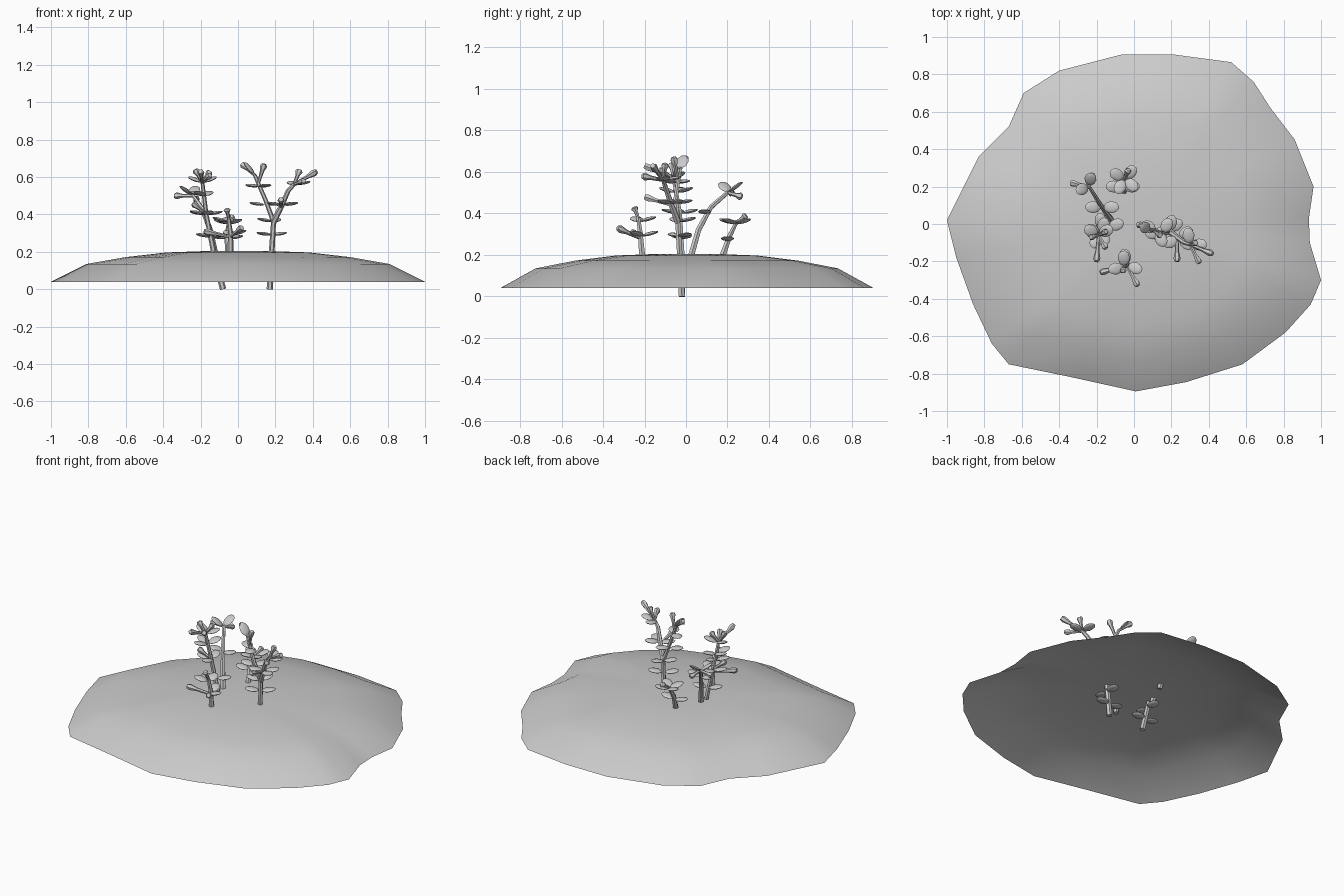
import bpy, bmesh, math
from mathutils import Vector, Matrix

cube = bpy.data.objects.get("Cube")
if cube:
    bpy.data.objects.remove(cube, do_unlink=True)

grey = bpy.data.materials.new("plain grey")
grey.use_nodes = True
grey.diffuse_color = (0.6, 0.6, 0.6, 1)
grey.node_tree.nodes["Principled BSDF"].inputs["Base Color"].default_value = (0.6, 0.6, 0.6, 1)


def finish(name, bm, angle):
    """Turn a bmesh into a smooth shaded object."""
    mesh = bpy.data.meshes.new(name)
    bm.to_mesh(mesh)
    bm.free()
    mesh.materials.append(grey)
    obj = bpy.data.objects.new(name, mesh)
    bpy.context.collection.objects.link(obj)
    bpy.ops.object.select_all(action="DESELECT")
    obj.select_set(True)
    bpy.context.view_layer.objects.active = obj
    bpy.ops.object.shade_smooth_by_angle(angle=math.radians(angle))
    return obj


def bridge(bm, a, b):
    for i in range(len(a)):
        j = (i + 1) % len(a)
        bm.faces.new((a[i], a[j], b[j], b[i]))


def tube(bm, path, radii, sides=6):
    """Capped tube through the path with one radius per point."""
    pts = [Vector(p) for p in path]
    rings = []
    for i, p in enumerate(pts):
        d = pts[min(i + 1, len(pts) - 1)] - pts[max(i - 1, 0)]
        turn = Vector((0, 0, 1)).rotation_difference(d.normalized())
        ring = []
        for k in range(sides):
            a = math.tau * k / sides
            ring.append(bm.verts.new(p + turn @ Vector((math.cos(a), math.sin(a), 0)) * radii[i]))
        rings.append(ring)
    for a, b in zip(rings, rings[1:]):
        bridge(bm, a, b)
    bm.faces.new(rings[0][::-1])
    bm.faces.new(rings[-1])


def stem(bm, path, r0=0.017, r1=0.01):
    n = len(path) - 1
    tube(bm, path, [r0 + (r1 - r0) * i / n for i in range(n + 1)])


def bud(bm, start, tip):
    """Short twig flaring into a rounded bud."""
    a, b = Vector(start), Vector(tip)
    tube(bm, [a, a.lerp(b, 0.6), a.lerp(b, 0.88), b], [0.008, 0.011, 0.019, 0.013])


def leaf(bm, base, azimuth, tilt=10, size=1.0):
    """Flat oval leaf growing outward from its base."""
    m = (Matrix.Translation(base) @ Matrix.Rotation(math.radians(azimuth), 4, "Z")
         @ Matrix.Rotation(math.radians(-tilt), 4, "Y")
         @ Matrix.Translation((0.05 * size, 0, 0))
         @ Matrix.Diagonal((0.042 * size, 0.032 * size, 0.009, 1)))
    bmesh.ops.create_uvsphere(bm, u_segments=10, v_segments=6, radius=1, matrix=m)


def plant(name, stems, buds, leaves):
    bm = bmesh.new()
    for path in stems:
        stem(bm, path)
    finish(name + "_stems", bm, 50)
    bm = bmesh.new()
    for start, tips in buds:
        for tip in tips:
            bud(bm, start, tip)
    finish(name + "_buds", bm, 50)
    bm = bmesh.new()
    for base, angles, tilt in leaves:
        for azimuth in angles:
            leaf(bm, base, azimuth, tilt)
    finish(name + "_leaves", bm, 60)


# Ground mound: open shell with an uneven rim
rim = [(-1, .02), (-.95, -.18), (-.86, -.43), (-.76, -.64), (-.67, -.75), (-.33, -.82),
       (.01, -.895), (.28, -.845), (.58, -.75), (.81, -.58), (.945, -.43), (1, -.3),
       (.94, -.1), (.935, .03), (.96, .2), (.86, .45), (.73, .62), (.64, .76), (.52, .865),
       (.22, .905), (-.07, .905), (-.4, .82), (-.59, .7), (-.67, .52), (-.83, .36)]
bm = bmesh.new()
previous = None
for scale, z in ((1, .04), (.81, .135), (.6, .172), (.38, .197), (.18, .204)):
    ring = [bm.verts.new((x * scale, y * scale, z)) for x, y in rim]
    if previous:
        bridge(bm, previous, ring)
    previous = ring
top = bm.verts.new((0, 0, .205))
for i, v in enumerate(previous):
    bm.faces.new((v, previous[(i + 1) % len(previous)], top))
finish("ground_mound", bm, 60)

# Right tall plant with a second, bending branch
a_top, a_bend = (-.19, -.06, .57), (-.24, .2, .5)
plant("right_plant",
      [[(-.08, -.02, 0), (-.13, -.02, .2), (-.17, -.03, .4), a_top],
       [(-.12, .02, .18), (-.15, .06, .32), (-.19, .12, .43), a_bend]],
      [(a_top, [(-.23, -.07, .64), (-.15, -.13, .61), (-.15, -.04, .63), (-.2, -.2, .63)]),
       (a_bend, [(-.34, .22, .5), (-.22, .27, .48)]),
       ((-.17, -.03, .4), [(-.24, -.06, .46)])],
      [((-.1, -.02, .08), (0, 180), 5), ((-.12, -.02, .16), (90, 270), 5),
       ((-.14, -.02, .28), (20, 200), 10), ((-.17, -.03, .4), (100, 190, 280), 12),
       ((-.18, -.05, .5), (70, 160, 240), 15), (a_top, (150, 30), 20),
       ((-.17, .09, .4), (0, 180), 10), (a_bend, (80, 200), 35)])

# Left tall plant, forked in two
b_fork, b_one, b_two = (.19, -.04, .36), (.09, -.03, .61), (.3, -.11, .56)
plant("left_plant",
      [[(.17, -.02, 0), (.18, -.03, .2), b_fork, (.15, -.05, .47), b_one],
       [b_fork, (.23, -.07, .44), (.27, -.1, .53), b_two]],
      [(b_one, [(.02, 0, .67)]), ((.11, -.04, .57), [(.14, -.06, .67)]),
       (b_two, [(.42, -.16, .63), (.35, -.21, .58), (.33, -.1, .64)]),
       ((.23, -.07, .44), [(.23, -.2, .48)])],
      [((.17, -.02, .08), (0, 180), 5), ((.18, -.03, .16), (90, 270), 5),
       ((.18, -.03, .29), (30, 210), 8), (b_fork, (80, 190), 12),
       ((.15, -.05, .45), (60, 180), 8), ((.12, -.04, .55), (150, 300), 5),
       ((.24, -.08, .45), (40, 330, 200), 8), (b_two, (0, 100), 10),
       (b_one, (160,), 50)])

# Small front plant
c_top = (-.05, -.23, .38)
plant("small_front_plant",
      [[(-.04, -.21, .18), (-.04, -.22, .3), c_top]],
      [((-.04, -.22, .28), [(-.18, -.26, .31), (.02, -.33, .33)]),
       (c_top, [(-.06, -.25, .43)])],
      [((-.04, -.22, .29), (100, 340), 15), ((-.05, -.23, .36), (95, 190), 15)])

# Small back plant
d_top = (-.05, .24, .35)
plant("small_back_plant",
      [[(-.05, .17, .18), (-.06, .21, .29), d_top]],
      [(d_top, [(-.03, .29, .39)])],
      [((-.06, .2, .27), (0, 180), 10), (d_top, (50, 150, 240, 320), 15)])
